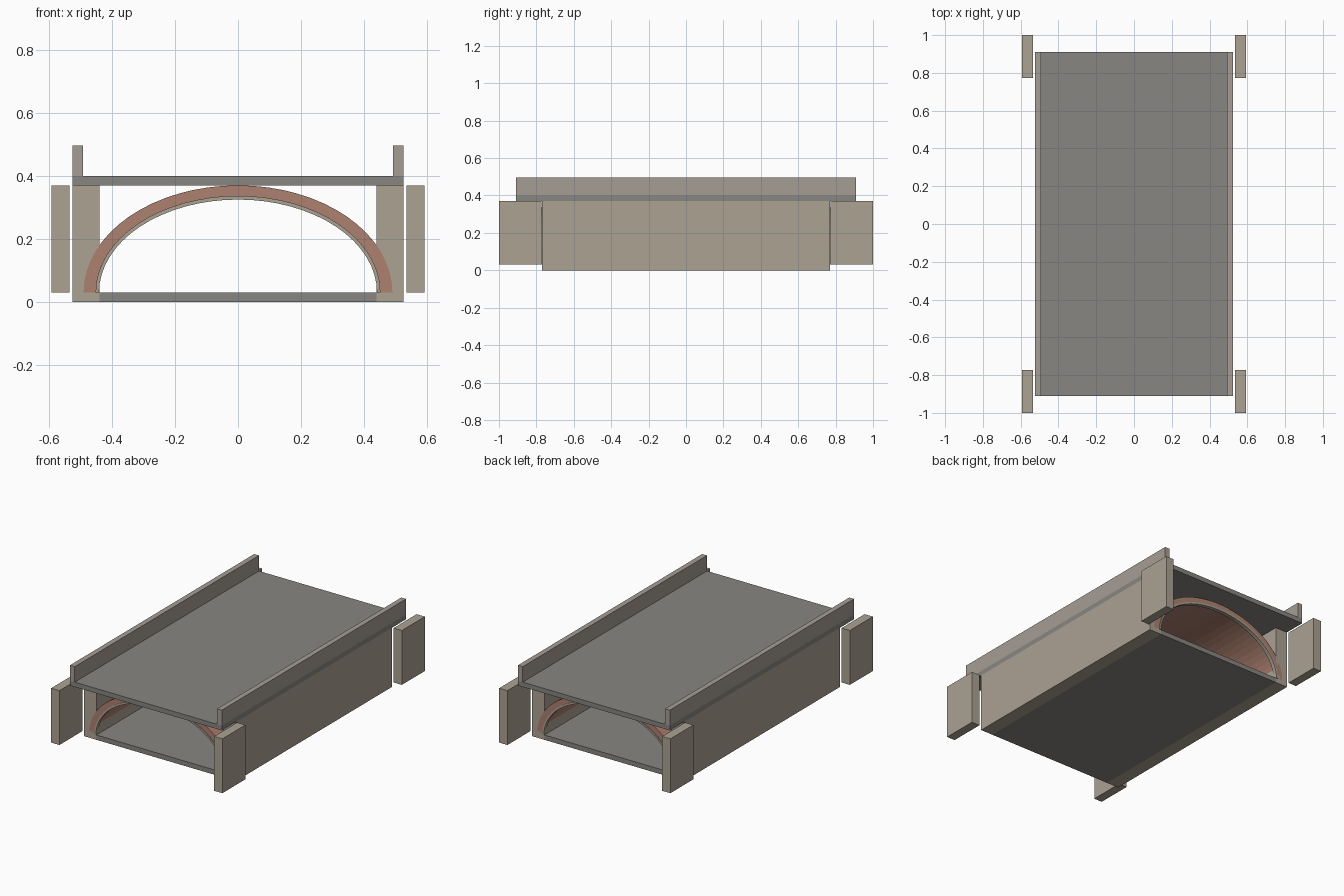
import bpy, bmesh, math

if "Cube" in bpy.data.objects:
    bpy.data.objects.remove(bpy.data.objects["Cube"])


def material(name, rgb):
    m = bpy.data.materials.new(name)
    m.diffuse_color = (*rgb, 1)
    m.use_nodes = True
    m.node_tree.nodes["Principled BSDF"].inputs["Base Color"].default_value = m.diffuse_color
    return m


STONE = material("stone", (0.41, 0.36, 0.29))
COPING = material("coping", (0.38, 0.34, 0.30))
BRICK = material("brick", (0.42, 0.22, 0.16))
PAVING = material("paving", (0.25, 0.24, 0.22))


def finish(name, bm, mat):
    bmesh.ops.recalc_face_normals(bm, faces=bm.faces[:])
    mesh = bpy.data.meshes.new(name)
    bm.to_mesh(mesh)
    bm.free()
    mesh.materials.append(mat)
    ob = bpy.data.objects.new(name, mesh)
    bpy.context.collection.objects.link(ob)
    return ob


def box(name, x, y, z, mat):
    """Box from (min, max) ranges on each axis."""
    bm = bmesh.new()
    bmesh.ops.create_cube(bm, size=1)
    for v in bm.verts:
        v.co = [r[0] + (c + 0.5) * (r[1] - r[0]) for c, r in zip(v.co, (x, y, z))]
    return finish(name, bm, mat)


def arch(name, outer, inner, y, mat, base=0.03, steps=32):
    """Half-elliptical ring extruded along y; outer and inner are (half width, rise)."""
    bm = bmesh.new()
    rows = []
    for i in range(steps + 1):
        a = math.pi * i / steps
        rows.append([bm.verts.new((w * math.cos(a), yy, base + h * math.sin(a)))
                     for (w, h), yy in ((outer, y[0]), (outer, y[1]),
                                        (inner, y[1]), (inner, y[0]))])
    for p, q in zip(rows, rows[1:]):
        for k in range(4):
            bm.faces.new((p[k], p[(k + 1) % 4], q[(k + 1) % 4], q[k]))
    bm.faces.new(rows[0])
    bm.faces.new(rows[-1])
    return finish(name, bm, mat)


# Road deck and stream bed slab
box("deck", (-0.525, 0.525), (-0.91, 0.91), (0.37, 0.40), PAVING)
box("floor_slab", (-0.44, 0.44), (-0.77, 0.77), (0, 0.03), PAVING)

# Brick barrel vault
arch("barrel_vault", (0.49, 0.34), (0.45, 0.305), (-0.77, 0.77), BRICK)

# Side walls, parapets and the four wing walls
for s, side in ((-1, "left"), (1, "right")):
    def span(a, b):
        return tuple(sorted((s * a, s * b)))
    box(f"{side}_abutment", span(0.44, 0.525), (-0.77, 0.77), (0, 0.37), STONE)
    box(f"{side}_parapet", span(0.492, 0.525), (-0.91, 0.91), (0.40, 0.497), COPING)
    for t, end in ((-1, "front"), (1, "back")):
        box(f"{end}_{side}_wing_wall", span(0.535, 0.592),
            tuple(sorted((t * 0.773, t * 1.0))), (0.03, 0.37), STONE)

# Thin stone trim rings at the arch mouths
for t, end in ((-1, "front"), (1, "back")):
    arch(f"{end}_arch_trim", (0.452, 0.307), (0.441, 0.295),
         tuple(sorted((t * 0.75, t * 0.775))), STONE)
